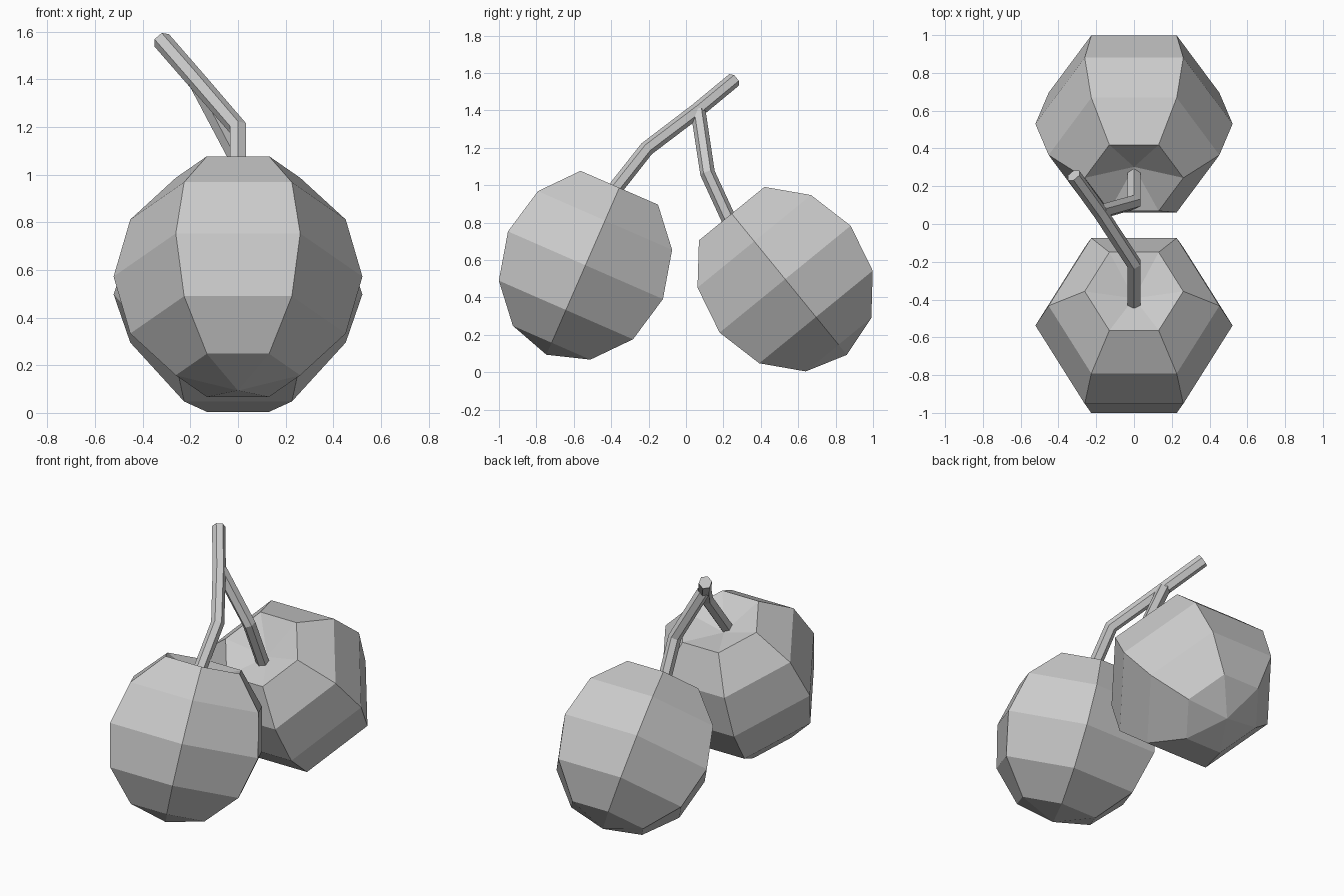
import bpy, bmesh
from math import sin, cos, radians, pi
from mathutils import Vector, Matrix

if "Cube" in bpy.data.objects:
    bpy.data.objects.remove(bpy.data.objects["Cube"])

SIDES = 6
R = 0.522


def skin_rings(bm, rings):
    for a, b in zip(rings, rings[1:]):
        for i in range(SIDES):
            j = (i + 1) % SIDES
            bm.faces.new((a[i], a[j], b[j], b[i]))


def finish(bm, name):
    bmesh.ops.recalc_face_normals(bm, faces=bm.faces)
    mesh = bpy.data.meshes.new(name)
    bm.to_mesh(mesh)
    bm.free()
    obj = bpy.data.objects.new(name, mesh)
    bpy.context.collection.objects.link(obj)
    return obj


# Six-sided faceted fruit with its top pole pushed in
def fruit(name, centre, tilt):
    bm = bmesh.new()
    rings = []
    for k in range(1, 6):
        p = k * pi / 6
        rings.append([bm.verts.new((R * sin(p) * cos(i * pi / 3),
                                    R * sin(p) * sin(i * pi / 3),
                                    R * cos(p))) for i in range(SIDES)])
    skin_rings(bm, rings)
    for ring, z in ((rings[0], 0.36), (rings[-1], -R)):
        pole = bm.verts.new((0, 0, z))
        for i in range(SIDES):
            bm.faces.new((ring[i], ring[(i + 1) % SIDES], pole))
    bm.transform(Matrix.Translation(centre) @ Matrix.Rotation(radians(tilt), 4, 'X'))
    return finish(bm, name)


# Hexagonal rod swept along a path
def stem(name, path, radius=0.04):
    pts = [Vector(p) for p in path]
    bm = bmesh.new()
    rings = []
    for n, p in enumerate(pts):
        t = Vector()
        if n > 0:
            t += (p - pts[n - 1]).normalized()
        if n < len(pts) - 1:
            t += (pts[n + 1] - p).normalized()
        t.normalize()
        u = Vector((1, 0, 0))
        u = (u - t * u.dot(t)).normalized()
        v = t.cross(u)
        rings.append([bm.verts.new(p + radius * (u * cos(a) + v * sin(a)))
                      for a in (pi / 6 + i * pi / 3 for i in range(SIDES))])
    skin_rings(bm, rings)
    bm.faces.new(rings[0])
    bm.faces.new(rings[-1])
    return finish(bm, name)


fruit("front_cherry", (0, -0.5375, 0.572), -23.6)
fruit("back_cherry", (0, 0.53, 0.4975), 39.2)

# Main stem, and the side stem that branches from it
stem("main_stem", [(0, -0.415, 0.935), (0, -0.21, 1.195),
                   (-0.178, 0.06, 1.40), (-0.32, 0.257, 1.563)])
stem("side_stem", [(0, 0.267, 0.735), (0, 0.115, 1.065), (-0.175, 0.065, 1.395)])
